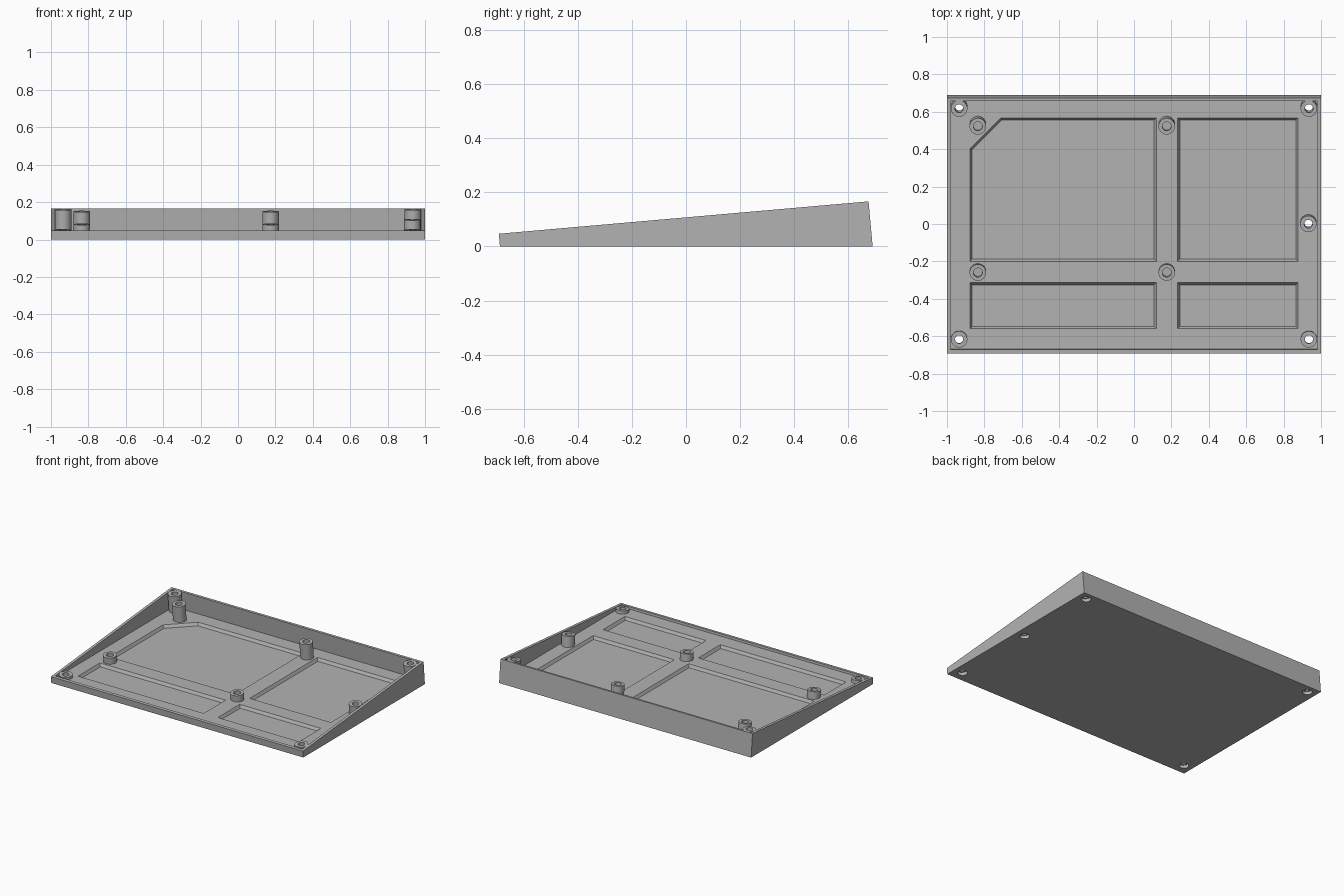
import bpy, bmesh, math
from mathutils import Matrix, Vector

if "Cube" in bpy.data.objects:
    bpy.data.objects.remove(bpy.data.objects["Cube"])

TILT = math.radians(5)
FLOOR, POCKET = 0.033, 0.013

grey = bpy.data.materials.new("plain_grey")
grey.diffuse_color = (0.45, 0.45, 0.45, 1)
grey.use_nodes = True
grey.node_tree.nodes["Principled BSDF"].inputs["Base Color"].default_value = grey.diffuse_color


def rim_z(y):
    return 0.047 + (y + 0.692) * math.tan(TILT)


def make(name, bm):
    bmesh.ops.recalc_face_normals(bm, faces=bm.faces)
    me = bpy.data.meshes.new(name)
    bm.to_mesh(me)
    bm.free()
    me.materials.append(grey)
    ob = bpy.data.objects.new(name, me)
    bpy.context.collection.objects.link(ob)
    return ob


def loft(name, a, b):
    """Solid between two matching closed loops of points."""
    bm = bmesh.new()
    va, vb = [bm.verts.new(p) for p in a], [bm.verts.new(p) for p in b]
    n = len(a)
    bm.faces.new(va)
    bm.faces.new(vb[::-1])
    for i in range(n):
        bm.faces.new((va[i], va[(i + 1) % n], vb[(i + 1) % n], vb[i]))
    return make(name, bm)


def side_prism(name, w, profile):
    return loft(name, [(-w, y, z) for y, z in profile], [(w, y, z) for y, z in profile])


def rod(name, top, r, length):
    """Cylinder hanging from a top point, square to the sloping rim."""
    bm = bmesh.new()
    m = (Matrix.Translation(Vector(top)) @ Matrix.Rotation(TILT, 4, 'X')
         @ Matrix.Translation((0, 0, -length / 2)))
    bmesh.ops.create_cone(bm, cap_ends=True, segments=40, radius1=r, radius2=r,
                          depth=length, matrix=m)
    return make(name, bm)


def combine(target, other, op):
    mod = target.modifiers.new(op, 'BOOLEAN')
    mod.operation, mod.object, mod.solver = op, other, 'EXACT'
    bpy.context.view_layer.objects.active = target
    bpy.ops.object.modifier_apply(modifier=mod.name)
    bpy.data.objects.remove(other, do_unlink=True)


# Wedge shell with sloping rim
tray = side_prism("case_tray", 1.0, [(-0.688, 0), (0.69, 0), (0.675, rim_z(0.675)), (-0.692, 0.047)])
s = math.tan(TILT)
combine(tray, side_prism("cavity", 0.98, [
    (-0.669, FLOOR), (0.672 - FLOOR * s + 0.002, FLOOR),
    (0.672 - 0.3 * s, 0.3), (-0.669 - 0.3 * s, 0.3)]), 'DIFFERENCE')

# Four bevel-edged floor pockets, one with a clipped corner
def pocket(x0, x1, y0, y1, clip=0):
    def ring(d, z):
        pts = [(x0 + d, y0 + d, z), (x1 - d, y0 + d, z), (x1 - d, y1 - d, z)]
        if clip:
            k = d * 0.41
            return pts + [(x0 + clip + k, y1 - d, z), (x0 + d, y1 - clip - k, z)]
        return pts + [(x0 + d, y1 - d, z)]
    combine(tray, loft("pocket", ring(0.012, POCKET),
                       ring(-0.006, FLOOR + (FLOOR - POCKET) / 2)), 'DIFFERENCE')


for x0, x1, clip in ((-0.877, 0.12, 0.165), (0.233, 0.877, 0)):
    pocket(x0, x1, -0.2, 0.567, clip)
    pocket(x0, x1, -0.56, -0.313)

# Screw bosses (through holes) and board standoffs (blind holes)
screws = [(x, y) for x in (-0.935, 0.935) for y in (-0.617, 0.617)] + [(0.932, 0)]
standoffs = [(x, y) for x in (-0.835, 0.175) for y in (-0.26, 0.522)]
for pts, drop in ((screws, 0.001), (standoffs, 0.003)):
    for x, y in pts:
        z = rim_z(y) - drop
        combine(tray, rod("boss", (x, y, z), 0.044, z - 0.02), 'UNION')
up = Vector((0, -math.sin(TILT), math.cos(TILT)))
for x, y in screws:
    top = Vector((x, y, rim_z(y)))
    combine(tray, rod("screw_hole", top + up * 0.02, 0.022, 0.3), 'DIFFERENCE')
    low = top - up * (top.z - 0.025)
    combine(tray, rod("head_recess", low, 0.032, 0.08), 'DIFFERENCE')
for x, y in standoffs:
    top = Vector((x, y, rim_z(y)))
    combine(tray, rod("blind_hole", top + up * 0.02, 0.024, 0.065), 'DIFFERENCE')

bpy.ops.object.select_all(action='DESELECT')
tray.select_set(True)
bpy.context.view_layer.objects.active = tray
bpy.ops.object.shade_smooth_by_angle(angle=math.radians(30))
